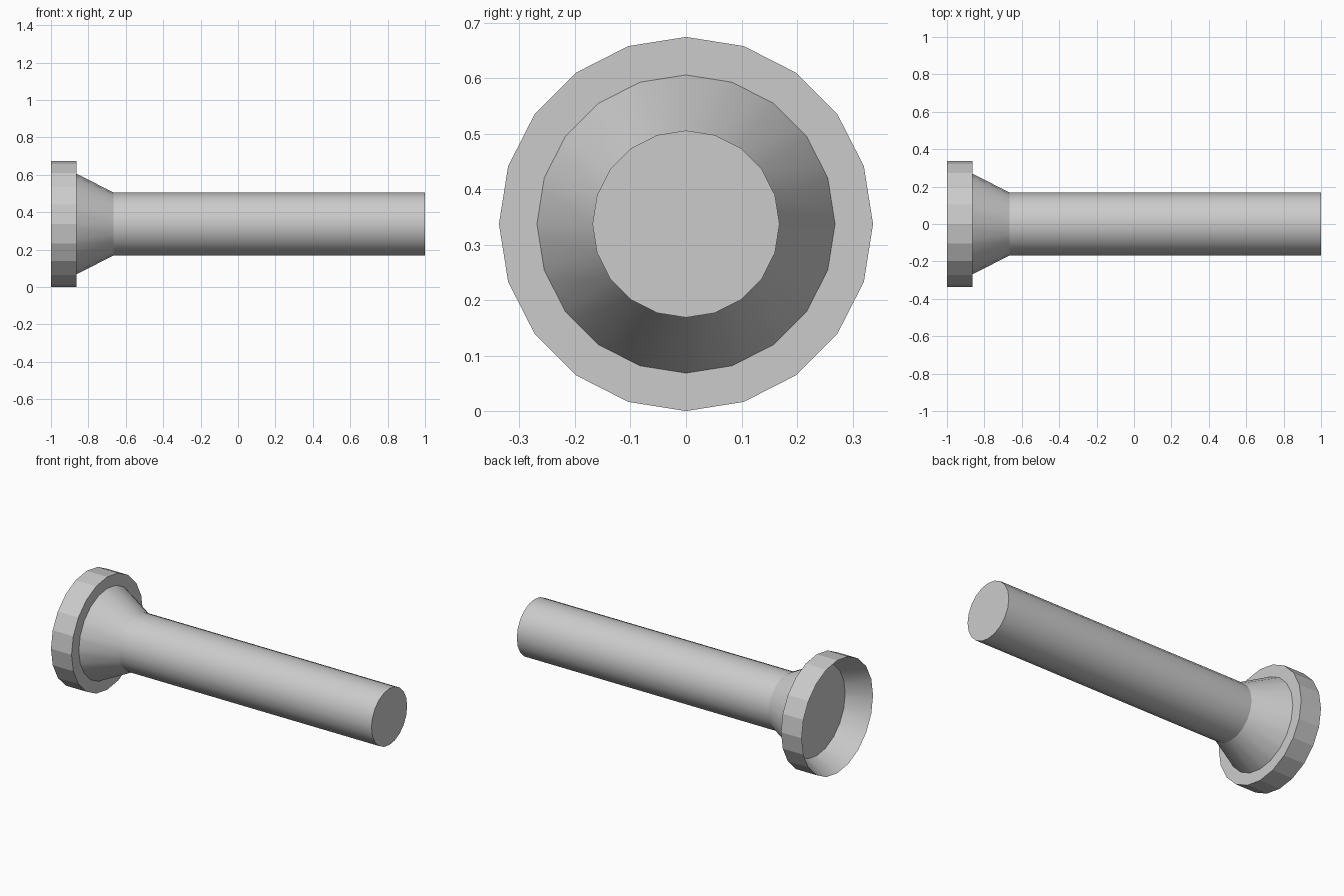
import bpy, bmesh
from math import cos, sin, tau, radians

if "Cube" in bpy.data.objects:
    bpy.data.objects.remove(bpy.data.objects["Cube"])

SIDES = 20
R = 0.337            # head radius, also the height of the axis
SHAFT_R = R / 2
RIM_X = -1.0         # open face of the head
PLATE_X = -0.864     # plate closing the head
NECK_X = -0.665      # where the flare meets the shaft


def tube(name, x0, r0, x1, r1, cap_end=False, smooth=True):
    """Open 20-sided tube along x, optionally closed at its x1 end."""
    bm = bmesh.new()
    rings = [[bm.verts.new((x, r * cos(tau * k / SIDES), R + r * sin(tau * k / SIDES)))
              for k in range(SIDES)] for x, r in ((x0, r0), (x1, r1))]
    a, b = rings
    for k in range(SIDES):
        n = (k + 1) % SIDES
        bm.faces.new((a[k], a[n], b[n], b[k]))
    if cap_end:
        bm.faces.new(b)
    mesh = bpy.data.meshes.new(name)
    bm.to_mesh(mesh)
    bm.free()
    obj = bpy.data.objects.new(name, mesh)
    bpy.context.collection.objects.link(obj)
    if smooth:
        bpy.ops.object.select_all(action='DESELECT')
        obj.select_set(True)
        bpy.context.view_layer.objects.active = obj
        bpy.ops.object.shade_smooth_by_angle(angle=radians(30))
    return obj


# Faceted head ring; its plate also forms the floor of the recess
tube("head_ring", RIM_X, R, PLATE_X, R, cap_end=True, smooth=False)
# Flare running from the rim, through the plate, down to the shaft
tube("flared_neck", RIM_X, R, NECK_X, SHAFT_R)
# Straight shaft with a flat end
tube("shaft", NECK_X, SHAFT_R, 1.0, SHAFT_R, cap_end=True)
